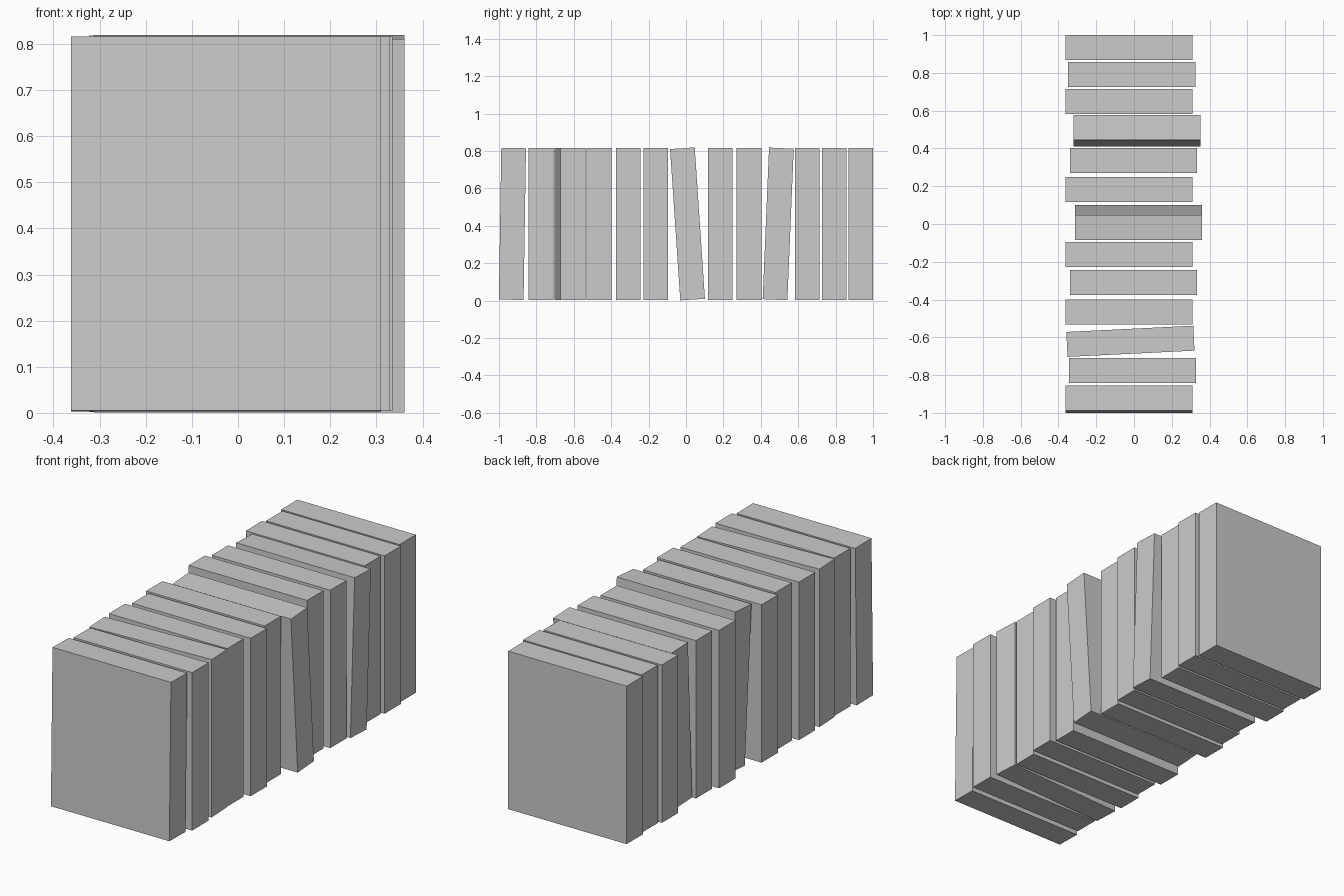
import bpy
from math import radians

WIDTH, THICK, HEIGHT = 0.673, 0.132, 0.811
MID_Z = 0.41

# One row per slab, back to front: x, y, lean about x, turn about z (degrees)
slabs = [
    (-0.026, 0.934, 0, 0),
    (-0.012, 0.792, 0, 0),
    (-0.026, 0.648, 0, 0),
    (0.015, 0.493, -2.4, 0),
    (-0.002, 0.337, 0, 0),
    (-0.026, 0.183, 0, 0),
    (0.024, 0.008, 3.85, 0),
    (-0.026, -0.161, 0, 0),
    (-0.002, -0.309, 0, 0),
    (-0.026, -0.465, 0, 0),
    (-0.019, -0.621, 0, 2.8),
    (-0.008, -0.775, 0, 0),
    (-0.026, -0.928, -0.9, 0),
]


def add_slab(name, x, y, lean, turn):
    bpy.ops.mesh.primitive_cube_add(
        size=1, location=(x, y, MID_Z),
        rotation=(radians(lean), 0, radians(turn)))
    slab = bpy.context.object
    slab.name = name
    slab.scale = (WIDTH, THICK, HEIGHT)


# Row of upright slabs, like books on a shelf
for i, row in enumerate(slabs, 1):
    add_slab(f"book_{i:02d}", *row)
